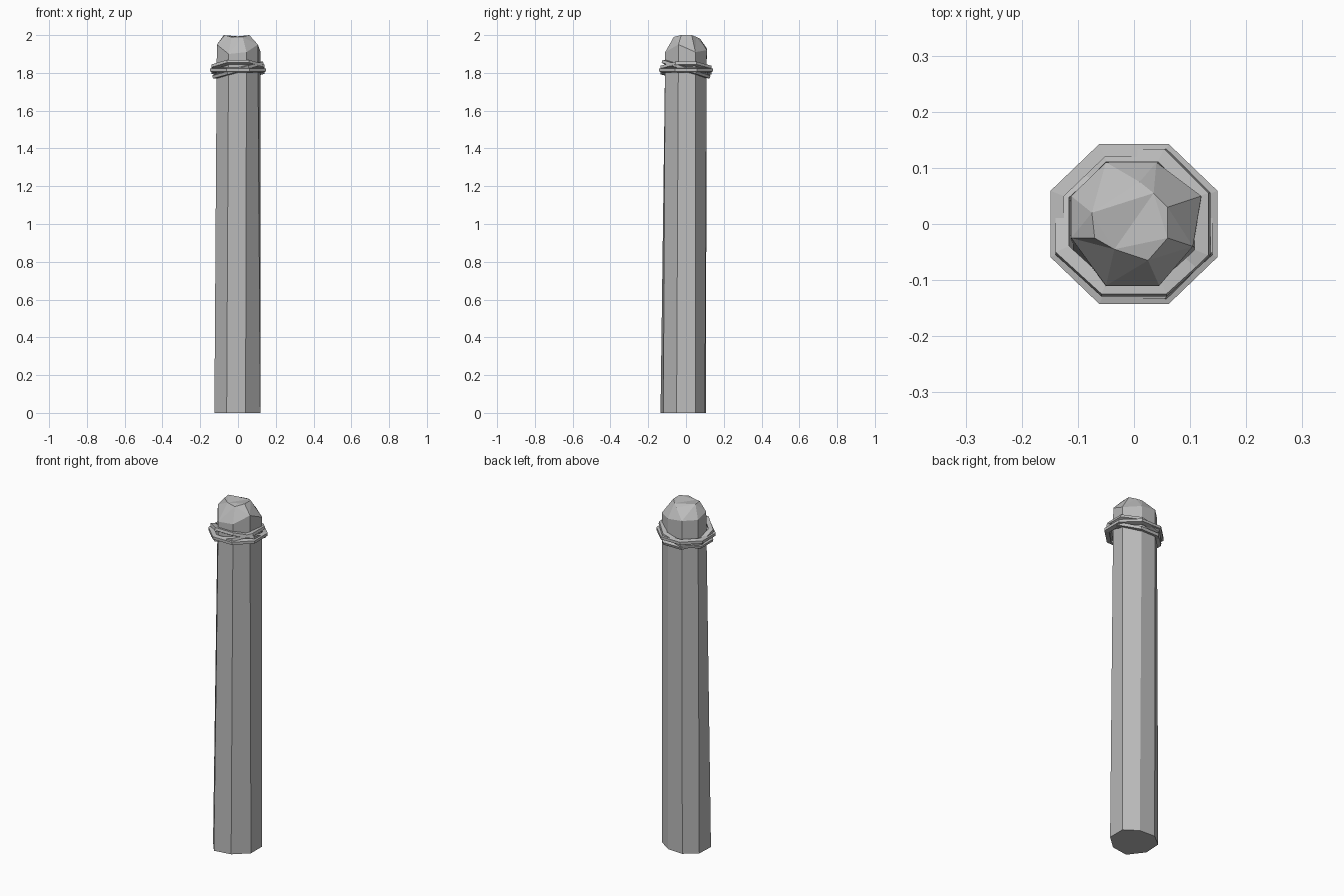
import bpy, bmesh, math
from mathutils import Matrix, Vector

cube = bpy.data.objects.get("Cube")
if cube:
    bpy.data.objects.remove(cube, do_unlink=True)

grey = bpy.data.materials.new("weathered_grey")
grey.use_nodes = True
colour = (0.5, 0.5, 0.5, 1)
grey.diffuse_color = colour
grey.node_tree.nodes["Principled BSDF"].inputs["Base Color"].default_value = colour


def finish(name, bm):
    bmesh.ops.recalc_face_normals(bm, faces=bm.faces)
    mesh = bpy.data.meshes.new(name)
    bm.to_mesh(mesh)
    bm.free()
    mesh.materials.append(grey)
    obj = bpy.data.objects.new(name, mesh)
    bpy.context.collection.objects.link(obj)


def bridge(bm, low, high):
    n = len(low)
    for i in range(n):
        j = (i + 1) % n
        bm.faces.new((low[i], low[j], high[j], high[i]))


# Roughly hewn post: uneven octagons at foot, shoulder and crown
foot = [(-.06, -.135), (.04, -.12), (.118, -.05), (.118, .05),
        (.045, .1), (-.05, .105), (-.12, .05), (-.125, -.05)]
shoulder = [(-.05, -.11, 1.9), (.045, -.11, 1.91), (.105, -.04, 1.95), (.12, .05, 1.91),
            (.04, .11, 1.92), (-.05, .11, 1.93), (-.112, .05, 1.93), (-.112, -.025, 1.95)]
crown = [(-.035, -.045, 1.99), (.025, -.065, 1.99), (.06, -.025, 2), (.06, .03, 2),
         (.035, .055, 1.99), (.01, .075, 1.98), (-.075, .02, 2), (-.07, -.025, 2)]
bm = bmesh.new()
rings = [[bm.verts.new(p) for p in ring]
         for ring in ([(x, y, 0) for x, y in foot], shoulder, crown)]
bridge(bm, rings[0], rings[1])
bridge(bm, rings[1], rings[2])
bm.faces.new(rings[0][::-1])
bm.faces.new(rings[2])
bmesh.ops.triangulate(bm, faces=[f for f in bm.faces if f.calc_center_median().z > 1.5])
finish("post", bm)


# Rope loops: faceted octagonal bands wound at different tilts
def rope(name, radius, z, tilt_x, tilt_y, half=0.013):
    bm = bmesh.new()
    turn = Matrix.Rotation(tilt_x, 3, "X") @ Matrix.Rotation(tilt_y, 3, "Y")
    loops = []
    for dr, dz in ((-half, -half), (half, -half * .6), (half, half * .6), (-half, half)):
        loop = []
        for k in range(8):
            a = math.radians(22.5 + 45 * k)
            p = Vector(((radius + dr) * math.cos(a), (radius + dr) * .96 * math.sin(a), dz))
            loop.append(bm.verts.new(turn @ p + Vector((0, 0, z))))
        loops.append(loop)
    for i in range(4):
        bridge(bm, loops[i], loops[(i + 1) % 4])
    finish(name, bm)


rope("rope_level", .148, 1.815, 0, 0)
rope("rope_front_high", .138, 1.82, -.32, 0)
rope("rope_right_high", .138, 1.815, 0, -.27)
